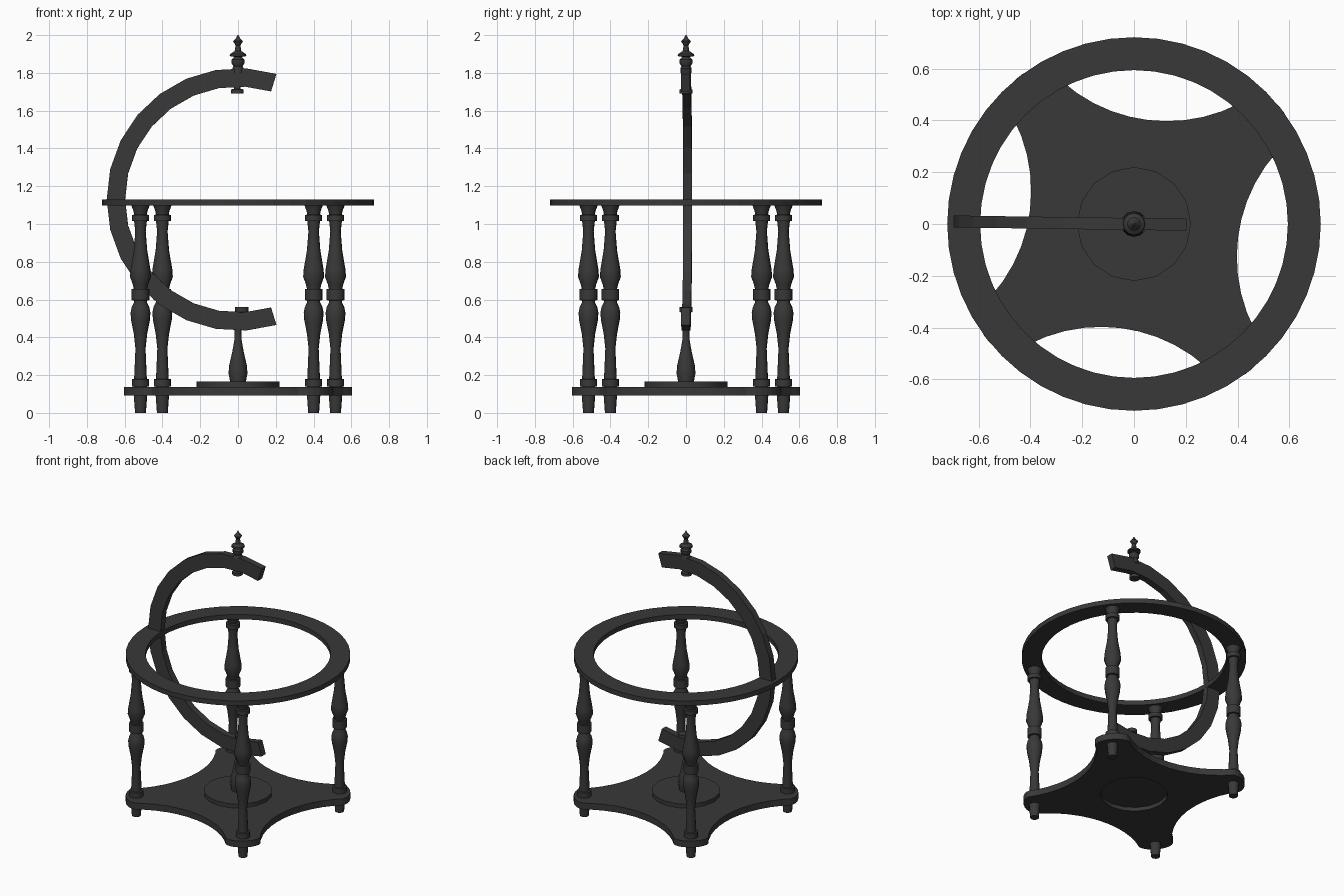
import bpy, bmesh
from math import sin, cos, pi, radians, sqrt

if "Cube" in bpy.data.objects:
    bpy.data.objects.remove(bpy.data.objects["Cube"])

dark = bpy.data.materials.new("dark_grey")
dark.diffuse_color = (0.04, 0.04, 0.04, 1)
dark.use_nodes = True
dark.node_tree.nodes["Principled BSDF"].inputs["Base Color"].default_value = dark.diffuse_color


def finish(name, bm, smooth=False, loc=(0, 0, 0), rot=0):
    bmesh.ops.recalc_face_normals(bm, faces=bm.faces)
    me = bpy.data.meshes.new(name)
    bm.to_mesh(me)
    bm.free()
    ob = bpy.data.objects.new(name, me)
    bpy.context.collection.objects.link(ob)
    ob.location = loc
    ob.rotation_euler.z = rot
    me.materials.append(dark)
    if smooth:
        bpy.ops.object.select_all(action='DESELECT')
        ob.select_set(True)
        bpy.context.view_layer.objects.active = ob
        bpy.ops.object.shade_smooth_by_angle(angle=radians(35))
    return ob


def turned(name, profile, sides, loc=(0, 0, 0), rot=0):
    """Lathe a list of (radius, z) points, capped at both ends."""
    bm = bmesh.new()
    rings = [[bm.verts.new((r * cos(2 * pi * i / sides), r * sin(2 * pi * i / sides), z))
              for i in range(sides)] for r, z in profile]
    for a, b in zip(rings, rings[1:]):
        for i in range(sides):
            j = (i + 1) % sides
            bm.faces.new((a[i], a[j], b[j], b[i]))
    bm.faces.new(rings[0][::-1])
    bm.faces.new(rings[-1])
    return finish(name, bm, True, loc, rot)


def band(name, sections, closed, rot=0):
    """Skin a chain of four-point sections."""
    bm = bmesh.new()
    rows = [[bm.verts.new(p) for p in s] for s in sections]
    for a, b in zip(rows, rows[1:] + (rows[:1] if closed else [])):
        for i in range(4):
            j = (i + 1) % 4
            bm.faces.new((a[i], a[j], b[j], b[i]))
    if not closed:
        bm.faces.new(rows[0])
        bm.faces.new(rows[-1])
    return finish(name, bm, False, (0, 0, 0), rot)


TWIST = radians(-7.2)
LEG = 0.462  # leg offset along each axis before the stand is twisted

# Base plate: four concave sides joined by flattened round lobes under the legs
quarter = []
for i in range(11):
    x = -0.355 + 0.071 * i
    quarter.append((x, 1.015 - sqrt(0.61 ** 2 - x * x)))
for i in range(12):
    a = radians(95 - 190 * i / 11)
    out, side = 0.65 + 0.072 * cos(a), 0.115 * sin(a)
    quarter.append(((out - side) * sqrt(0.5), (out + side) * sqrt(0.5)))
bm = bmesh.new()
outline = []
for k in range(4):
    c, s = cos(-k * pi / 2), sin(-k * pi / 2)
    outline += [bm.verts.new((x * c - y * s, x * s + y * c, 0.093)) for x, y in quarter]
face = bm.faces.new(outline)
top = bmesh.ops.extrude_face_region(bm, geom=[face])["geom"]
bmesh.ops.translate(bm, vec=(0, 0, 0.045), verts=[v for v in top if isinstance(v, bmesh.types.BMVert)])
base = finish("base_plate", bm, False, (0, 0, 0), TWIST)

# Round recess in the underside of the base
cutter = turned("recess_cutter", [(0.217, 0.05), (0.217, 0.12)], 16)
cutter.hide_render = True
cutter.hide_set(True)
cut = base.modifiers.new("recess", 'BOOLEAN')
cut.operation = 'DIFFERENCE'
cut.solver = 'EXACT'
cut.object = cutter

# Turned legs
leg_profile = [
    (0.029, 0), (0.036, 0.095), (0.036, 0.14), (0.046, 0.141), (0.046, 0.178),
    (0.034, 0.18), (0.027, 0.34), (0.036, 0.42), (0.05, 0.49), (0.053, 0.53),
    (0.047, 0.56), (0.035, 0.585), (0.035, 0.595), (0.047, 0.597), (0.047, 0.655),
    (0.036, 0.657), (0.041, 0.68), (0.056, 0.72), (0.053, 0.76), (0.036, 0.86),
    (0.028, 0.96), (0.034, 1.015), (0.046, 1.017), (0.046, 1.047), (0.034, 1.05),
    (0.038, 1.07), (0.049, 1.098)]
radius = LEG * sqrt(2)
for k in range(4):
    a = TWIST + pi / 4 + k * pi / 2
    turned(f"leg_{k + 1}", leg_profile, 12, (radius * cos(a), radius * sin(a), 0), a)

# Horizon ring
band("horizon_ring", [[(r * cos(a), r * sin(a), z) for r, z in
                       ((0.594, 1.097), (0.721, 1.097), (0.721, 1.131), (0.594, 1.131))]
                      for a in (2 * pi * i / 48 for i in range(48))], True)

# Meridian arc, open on the right side
band("meridian_arc", [[(r * cos(a), y, 1.13 + r * sin(a)) for r, y in
                       ((0.598, -0.023), (0.695, -0.023), (0.695, 0.023), (0.598, 0.023))]
                      for a in (radians(73 + 214 * i / 16) for i in range(17))],
     False, radians(-0.8))

# Centre disc and pedestal
turned("centre_disc", [(0.22, 0.13), (0.22, 0.166)], 16)
turned("pedestal", [(0.042, 0.165), (0.05, 0.21), (0.047, 0.25), (0.031, 0.32),
                    (0.02, 0.38), (0.018, 0.43), (0.022, 0.47)], 12)

# Lower and upper pivots held by the arc
turned("lower_pivot", [(0.02, 0.5), (0.02, 0.53), (0.035, 0.535), (0.035, 0.56)], 12, (0.02, 0, 0))
turned("upper_pivot", [(0.034, 1.692), (0.034, 1.712), (0.018, 1.716), (0.018, 1.75)], 12, (-0.004, 0, 0))

# Finial
turned("finial", [(0.03, 1.8), (0.03, 1.825), (0.024, 1.835), (0.034, 1.85), (0.034, 1.87),
                  (0.02, 1.885), (0.044, 1.889), (0.042, 1.9), (0.018, 1.915),
                  (0.013, 1.945), (0.026, 1.968), (0.01, 1.985), (0.003, 2.0)], 12)
